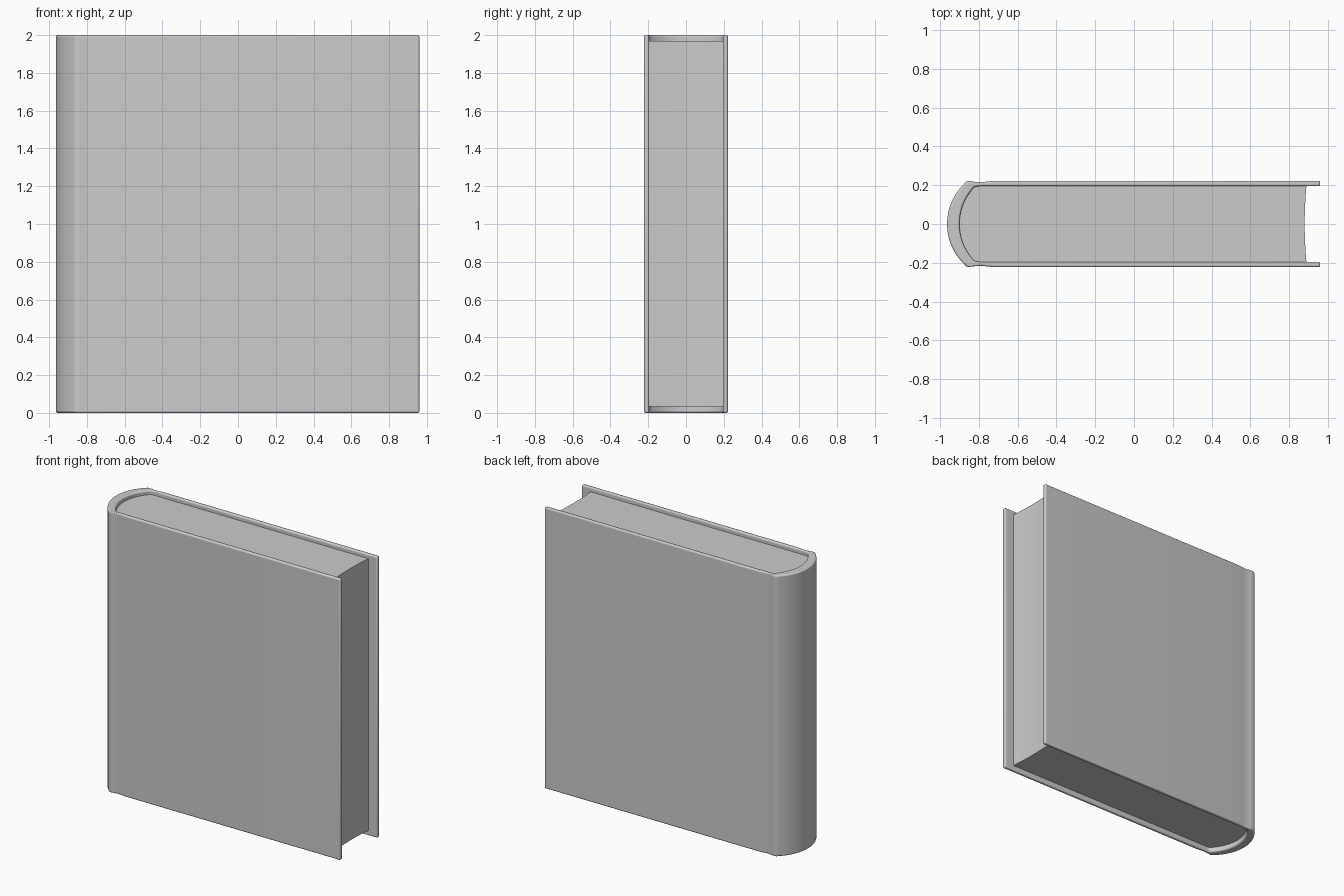
import bpy, bmesh, math

if "Cube" in bpy.data.objects:
    bpy.data.objects.remove(bpy.data.objects["Cube"])


def arc(x_tip, radius, y_end, steps):
    """Spine arc from y_end down to y = 0, bulging towards -x."""
    end = math.asin(y_end / radius)
    return [(x_tip + radius - radius * math.cos(end * i / steps),
             radius * math.sin(end * i / steps)) for i in range(steps, -1, -1)]


def mirror_y(half):
    return half + [(x, -y) for x, y in reversed(half[:-1])]


def finish(bm, name, bevel, segments):
    bmesh.ops.recalc_face_normals(bm, faces=bm.faces)
    mesh = bpy.data.meshes.new(name)
    bm.to_mesh(mesh)
    bm.free()
    ob = bpy.data.objects.new(name, mesh)
    bpy.context.collection.objects.link(ob)
    if bevel:
        mod = ob.modifiers.new("rounded_edges", 'BEVEL')
        mod.width = bevel
        mod.segments = segments
        mod.limit_method = 'ANGLE'
        mod.angle_limit = math.radians(55)
    bpy.context.view_layer.objects.active = ob
    ob.select_set(True)
    bpy.ops.object.shade_smooth_by_angle(angle=math.radians(40))
    ob.select_set(False)
    return ob


# Cover: a band between matching outer and inner outlines, with hinge grooves
STEPS = 8
outer = mirror_y([(0.96, 0.222), (-0.73, 0.222), (-0.765, 0.218), (-0.80, 0.215),
                  (-0.83, 0.219), (-0.855, 0.222), (-0.866, 0.218)]
                 + arc(-0.964, 0.287, 0.205, STEPS))
inner = mirror_y([(0.96, 0.195), (-0.73, 0.195), (-0.755, 0.195), (-0.78, 0.195),
                  (-0.80, 0.195), (-0.815, 0.193), (-0.826, 0.188)]
                 + arc(-0.90, 0.275, 0.18, STEPS))
bm = bmesh.new()
rings = []
for o, i in zip(outer, inner):
    rings.append([bm.verts.new((x, y, z)) for (x, y), z in
                  ((o, 0), (o, 2), (i, 2), (i, 0))])
for a, b in zip(rings, rings[1:]):
    for k in range(4):
        n = (k + 1) % 4
        bm.faces.new((a[k], a[n], b[n], b[k]))
bm.faces.new(rings[0])
bm.faces.new(rings[-1])
finish(bm, "cover", 0.01, 3)

# Page block: rounded at the spine, slightly hollow at the fore edge
spine = mirror_y([(-0.80, 0.195), (-0.815, 0.193), (-0.826, 0.188)]
                 + arc(-0.90, 0.275, 0.18, STEPS))
fore_edge = [(0.88 + 0.009 * (y / 0.195) ** 2, y)
             for y in [-0.195 + 0.39 * k / 8 for k in range(9)]]
bm = bmesh.new()
face = bm.faces.new([bm.verts.new((x, y, 0.035)) for x, y in spine + fore_edge])
top = bmesh.ops.extrude_face_region(bm, geom=[face], use_keep_orig=True)
for v in top["geom"]:
    if isinstance(v, bmesh.types.BMVert):
        v.co.z = 1.97
finish(bm, "pages", 0, 0)
